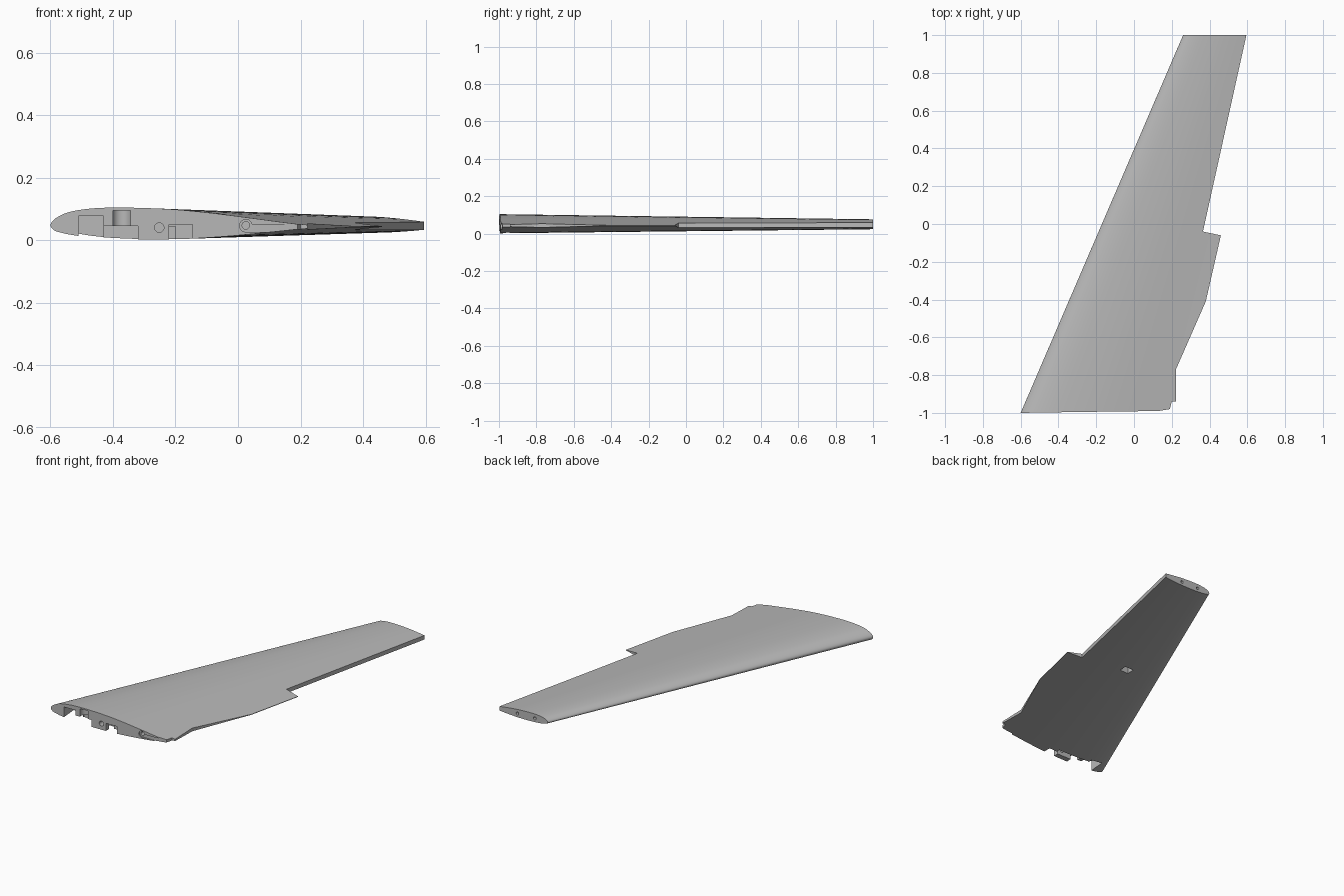
import bpy, bmesh, math
from mathutils import Vector, Matrix

cube = bpy.data.objects.get("Cube")
if cube:
    bpy.data.objects.remove(cube, do_unlink=True)

grey = bpy.data.materials.new("light_grey")
grey.use_nodes = True
GREY = (0.48, 0.48, 0.48, 1)
grey.diffuse_color = GREY
grey.node_tree.nodes["Principled BSDF"].inputs["Base Color"].default_value = GREY

MID_Z = 0.047


def add_object(name, bm):
    bmesh.ops.recalc_face_normals(bm, faces=bm.faces)
    mesh = bpy.data.meshes.new(name)
    bm.to_mesh(mesh)
    bm.free()
    mesh.materials.append(grey)
    obj = bpy.data.objects.new(name, mesh)
    bpy.context.collection.objects.link(obj)
    return obj


def loft(name, lower, upper):
    """Closed solid between two rings with the same number of points."""
    bm = bmesh.new()
    a = [bm.verts.new(p) for p in lower]
    b = [bm.verts.new(p) for p in upper]
    for i in range(len(a)):
        j = (i + 1) % len(a)
        bm.faces.new((a[i], a[j], b[j], b[i]))
    bm.faces.new(a[::-1])
    bm.faces.new(b)
    return add_object(name, bm)


def box(name, x0, x1, y0, y1, z0, z1):
    ring = [(x0, y0), (x1, y0), (x1, y1), (x0, y1)]
    return loft(name, [(x, y, z0) for x, y in ring], [(x, y, z1) for x, y in ring])


def cylinder(name, centre, radius, depth, axis):
    bm = bmesh.new()
    turn = Matrix.Rotation(math.pi / 2, 4, 'X') if axis == 'Y' else Matrix()
    bmesh.ops.create_cone(bm, cap_ends=True, segments=32, radius1=radius, radius2=radius,
                          depth=depth, matrix=Matrix.Translation(centre) @ turn)
    return add_object(name, bm)


def smooth_path(points, steps):
    """Catmull-Rom curve through the points."""
    pts = [Vector(p) for p in points]
    pts = [pts[0]] + pts + [pts[-1]]
    out = []
    for p0, p1, p2, p3 in zip(pts, pts[1:], pts[2:], pts[3:]):
        for k in range(steps):
            t = k / steps
            out.append(0.5 * (2 * p1 + (p2 - p0) * t + (2 * p0 - 5 * p1 + 4 * p2 - p3) * t ** 2
                              + (3 * p1 - p0 - 3 * p2 + p3) * t ** 3))
    return out + [pts[-1]]


def combine(target, cutter, operation):
    mod = target.modifiers.new("cut", 'BOOLEAN')
    mod.operation = operation
    mod.solver = 'EXACT'
    mod.object = cutter
    bpy.context.view_layer.objects.active = target
    bpy.ops.object.modifier_apply(modifier=mod.name)
    bpy.data.objects.remove(cutter, do_unlink=True)


# Aerofoil section as chord fractions: over the top from the tail, round the nose, back below
section = smooth_path([
    (1, -.004), (.9, .008), (.75, .028), (.6, .047), (.45, .061), (.29, .067), (.17, .065),
    (.08, .053), (.035, .036), (.009, .018), (0, 0), (.009, -.014), (.03, -.025), (.1, -.039),
    (.2, -.048), (.35, -.053), (.5, -.051), (.65, -.042), (.8, -.028), (.95, -.012),
    (1, -.008)], 4)


def station(y):
    lead = -0.6 + 0.43 * (y + 1)
    chord = 0.85 - 0.205 * (y + 1)
    return [(lead + p.x * chord, y, MID_Z + p.y * chord) for p in section]


wing = loft("wing_panel", station(-1.1), station(1.1))

# Outline trim: root edge, notched rear edge with control surface cut-out, square tip
outline = [(-.75, -1), (-.6, -1), (-.28, -.995), (.13, -.99), (.19, -.98), (.2, -.94), (.222, -.94),
           (.222, -.77), (.38, -.41), (.46, -.06), (.365, -.04), (.595, 1), (-.75, 1)]
trim = loft("outline_trim", [(x, y, -.2) for x, y in outline], [(x, y, .3) for x, y in outline])
combine(wing, trim, 'INTERSECT')

# Root pockets, bores and the underside hatch
cutters = [
    box("nose_pocket", -.51, -.43, -1.05, -.9, -.05, .077),
    box("front_pocket", -.4301, -.32, -1.05, -.925, -.05, .045),
    box("middle_pocket", -.221, -.145, -1.05, -.945, -.05, .05),
    box("servo_slot", -.425, -.2, -.962, -.922, -.05, .044),
    cylinder("mount_bore", (-.372, -.985, .055), .03, .08, 'Z'),
    box("underside_hatch", .06, .12, .015, .065, -.05, .052),
    box("hinge_recess", .025, .195, -1.05, -.982, .026, .05),
    cylinder("hinge_recess_nose", (.025, -1.017, .046), .02, .068, 'Y'),
    cylinder("front_spar_bore", (-.252, -1, .04), .015, .24, 'Y'),
    cylinder("rear_spar_bore", (.025, -1, .047), .012, .24, 'Y'),
    cylinder("front_tip_bore", (.35, 1, .049), .009, .16, 'Y'),
    cylinder("rear_tip_bore", (.47, 1, .047), .009, .16, 'Y'),
]
for cutter in cutters:
    combine(wing, cutter, 'DIFFERENCE')

# Smooth skin with sharp cut edges
bpy.ops.object.select_all(action='DESELECT')
wing.select_set(True)
bpy.context.view_layer.objects.active = wing
bpy.ops.object.shade_smooth_by_angle(angle=math.radians(30))
